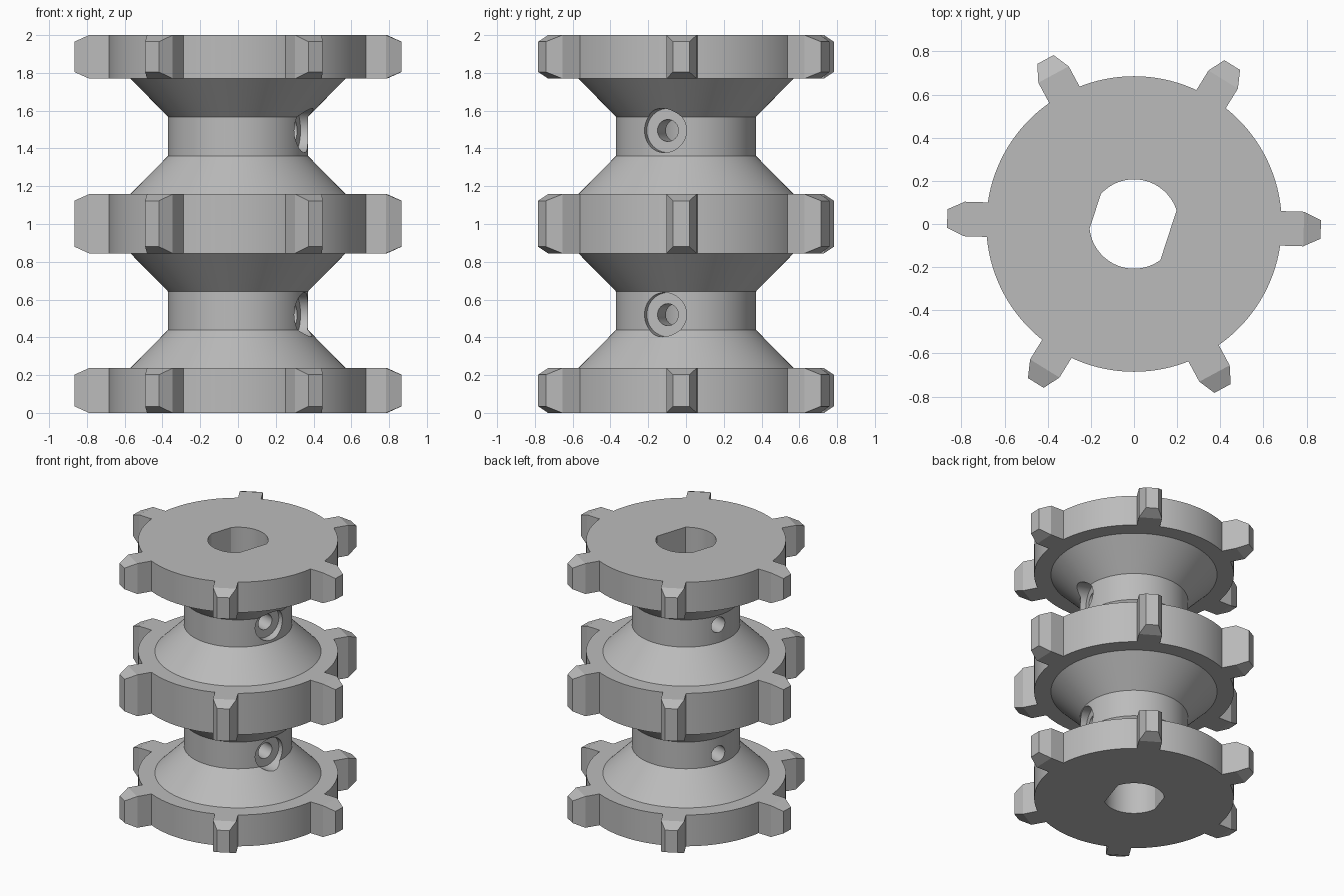
import bpy, bmesh, math
from mathutils import Matrix, Vector

if "Cube" in bpy.data.objects:
    bpy.data.objects.remove(bpy.data.objects["Cube"], do_unlink=True)

grey = bpy.data.materials.new("plain_grey")
grey.use_nodes = True
COLOUR = (0.5, 0.5, 0.5, 1)
grey.diffuse_color = COLOUR
grey.node_tree.nodes["Principled BSDF"].inputs["Base Color"].default_value = COLOUR

SEGS = 128
TURN = math.radians(-1.7)       # tooth rotation
BORE_TURN = math.radians(-18)   # direction of bore flats and screw holes
DISCS = [(0, 0.237), (0.845, 1.158), (1.77, 2)]
HOLE_HEIGHTS = (0.52, 1.495)


def finish(bm, name):
    bmesh.ops.recalc_face_normals(bm, faces=bm.faces)
    mesh = bpy.data.meshes.new(name)
    bm.to_mesh(mesh)
    bm.free()
    mesh.materials.append(grey)
    obj = bpy.data.objects.new(name, mesh)
    bpy.context.collection.objects.link(obj)
    return obj


def prism(bm, outline, z0, z1):
    low = [bm.verts.new((x, y, z0)) for x, y in outline]
    high = [bm.verts.new((x, y, z1)) for x, y in outline]
    bm.faces.new(low[::-1])
    bm.faces.new(high)
    for i in range(len(low)):
        j = (i + 1) % len(low)
        bm.faces.new((low[i], low[j], high[j], high[i]))


def combine(body, other, operation):
    bpy.context.view_layer.objects.active = body
    mod = body.modifiers.new(operation, 'BOOLEAN')
    mod.operation, mod.solver, mod.object = operation, 'EXACT', other
    bpy.ops.object.modifier_apply(modifier=mod.name)
    bpy.data.objects.remove(other, do_unlink=True)


# Lathe-turned shaft: three discs joined by conical flanges and two hubs
profile = [(0, 0)]
for i, (z0, z1) in enumerate(DISCS):
    if i > 0:
        profile.append((0.57, z0))
    profile += [(0.685, z0), (0.685, z1)]
    if i < 2:
        profile += [(0.57, z1), (0.37, z1 + 0.203), (0.37, DISCS[i + 1][0] - 0.203)]
profile.append((0, 2))
bm = bmesh.new()
points = [bm.verts.new((r, 0, z)) for r, z in profile]
edges = [bm.edges.new(pair) for pair in zip(points, points[1:])]
bmesh.ops.spin(bm, geom=points + edges, cent=(0, 0, 0), axis=(0, 0, 1),
               angle=math.tau, steps=SEGS, use_merge=True)
bmesh.ops.remove_doubles(bm, verts=bm.verts, dist=0.0005)
body = finish(bm, "toothed_roller")

# Six teeth per disc, each with a tip tapered on all four sides
bm = bmesh.new()
for z0, z1 in DISCS:
    for k in range(6):
        rot = Matrix.Rotation(TURN + k * math.tau / 6, 4, 'Z')
        rings = []
        for r, half, inset in ((0.6, 0.08, 0), (0.787, 0.08, 0), (0.866, 0.043, 0.035)):
            corners = ((-half, z0 + inset), (half, z0 + inset),
                       (half, z1 - inset), (-half, z1 - inset))
            rings.append([bm.verts.new(rot @ Vector((r, y, z))) for y, z in corners])
        for a, b in zip(rings, rings[1:]):
            for i in range(4):
                j = (i + 1) % 4
                bm.faces.new((a[i], a[j], b[j], b[i]))
        bm.faces.new(rings[0][::-1])
        bm.faces.new(rings[-1])
combine(body, finish(bm, "teeth"), 'UNION')

# Central bore with two parallel flats
bm = bmesh.new()
outline = []
for i in range(SEGS):
    a = math.tau * i / SEGS
    x, y = 0.207 * math.cos(a), 0.207 * math.sin(a)
    if -0.189 < x < 0.168:
        outline.append((x, y))
    else:
        # replace the cut arc by its two chord ends
        flat = 0.168 if x > 0 else -0.189
        end = math.sqrt(0.207 ** 2 - flat ** 2)
        point = (flat, math.copysign(end, y))
        if point not in outline:
            outline.append(point)
prism(bm, outline, -0.1, 2.1)
bm.transform(Matrix.Rotation(BORE_TURN, 4, 'Z'))
combine(body, finish(bm, "bore_cutter"), 'DIFFERENCE')


# Screw holes through both hubs, counterbored on one side
def drill(radius, start, end, name):
    bm = bmesh.new()
    circle = [(radius * math.cos(math.tau * i / 48), radius * math.sin(math.tau * i / 48))
              for i in range(48)]
    for z in HOLE_HEIGHTS:
        part = bmesh.new()
        prism(part, circle, start, end)
        part.transform(Matrix.Translation((0, 0, z)) @ Matrix.Rotation(BORE_TURN, 4, 'Z')
                       @ Matrix.Rotation(math.pi / 2, 4, 'Y'))
        temp = bpy.data.meshes.new("temp")
        part.to_mesh(temp)
        part.free()
        bm.from_mesh(temp)
        bpy.data.meshes.remove(temp)
    combine(body, finish(bm, name), 'DIFFERENCE')


drill(0.058, -0.6, 0.6, "screw_hole_cutter")
drill(0.117, 0.31, 0.6, "counterbore_cutter")

# Smooth round surfaces, keep machined edges sharp
bpy.ops.object.select_all(action='DESELECT')
body.select_set(True)
bpy.context.view_layer.objects.active = body
bpy.ops.object.shade_smooth_by_angle(angle=math.radians(20))
